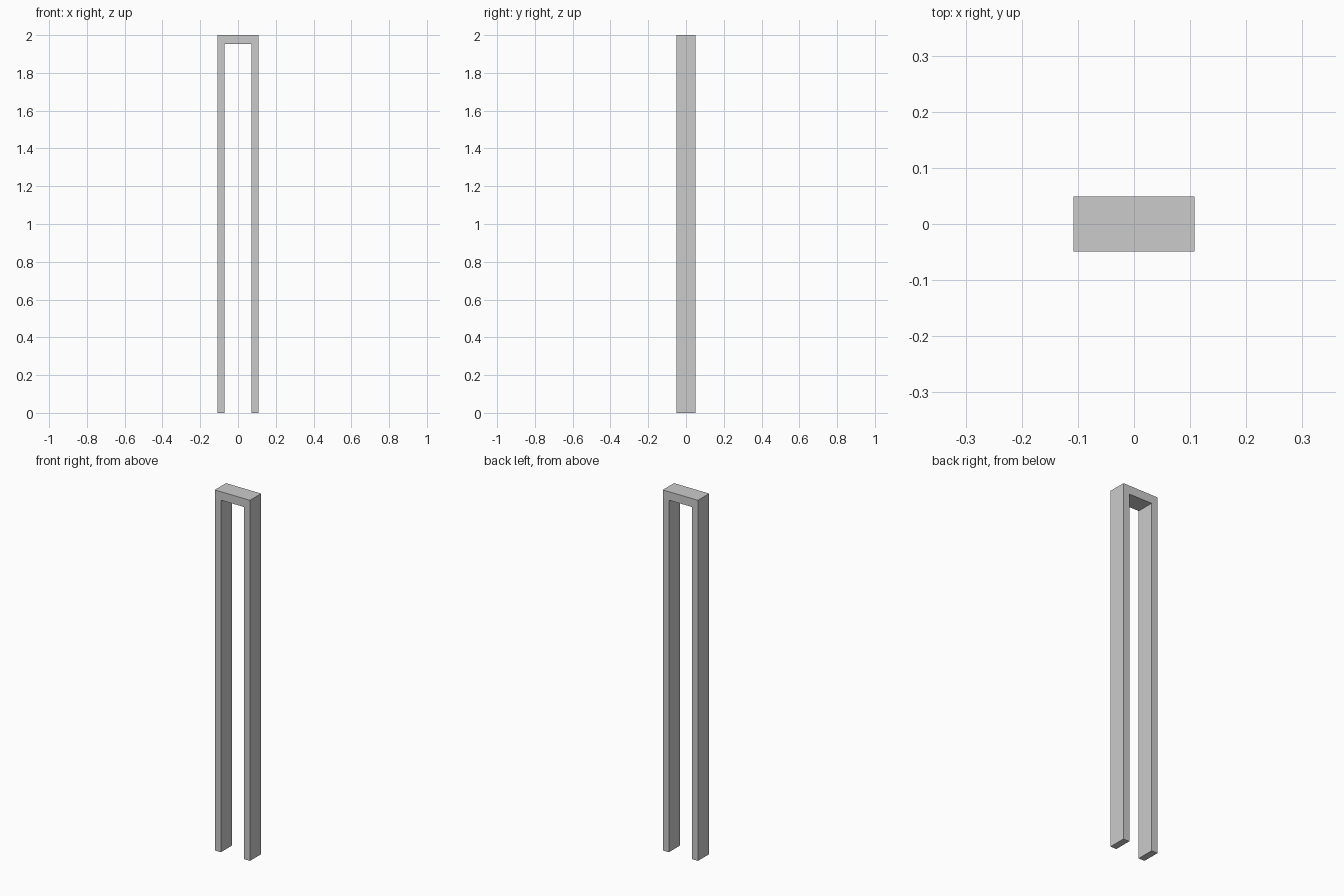
import bpy
import bmesh

if "Cube" in bpy.data.objects:
    bpy.data.objects.remove(bpy.data.objects["Cube"])

HALF_W, HALF_IN, HALF_D = 0.108, 0.071, 0.049
TOP, UNDER = 2.0, 1.953

# Upside-down U outline, seen from the front
half = [(HALF_IN, UNDER), (HALF_IN, 0), (HALF_W, 0), (HALF_W, TOP)]
outline = half + [(-x, z) for x, z in reversed(half)]

# Extrude the outline through the depth
bm = bmesh.new()
face = bm.faces.new([bm.verts.new((x, -HALF_D, z)) for x, z in outline])
ext = bmesh.ops.extrude_face_region(bm, geom=[face], use_keep_orig=True)
verts = [g for g in ext["geom"] if isinstance(g, bmesh.types.BMVert)]
bmesh.ops.translate(bm, verts=verts, vec=(0, 2 * HALF_D, 0))
bmesh.ops.recalc_face_normals(bm, faces=bm.faces)

mesh = bpy.data.meshes.new("tall_frame")
bm.to_mesh(mesh)
bm.free()
bpy.context.collection.objects.link(bpy.data.objects.new("tall_frame", mesh))
